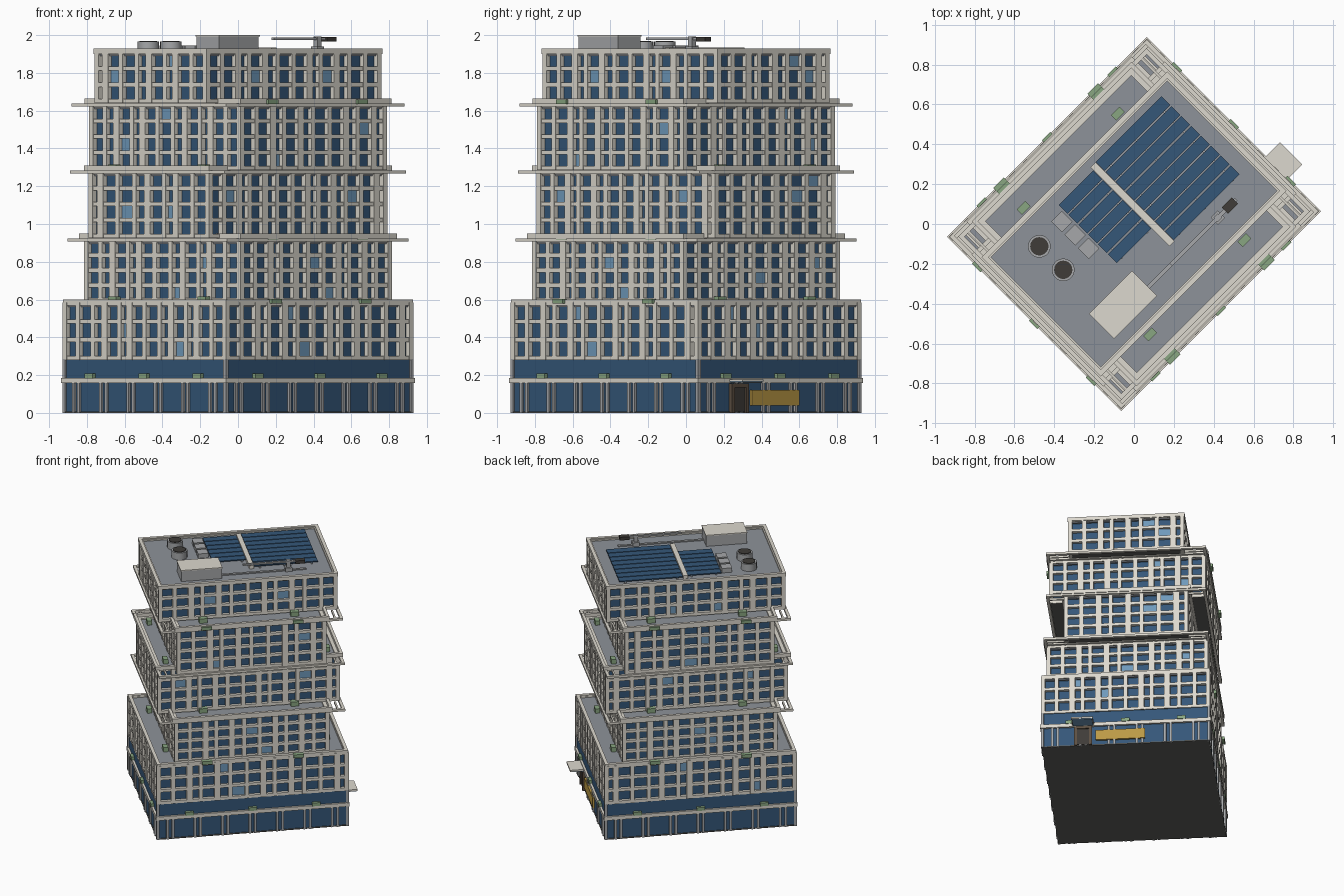
import bpy, bmesh, math, random
from mathutils import Matrix, Vector

if "Cube" in bpy.data.objects:
    bpy.data.objects.remove(bpy.data.objects["Cube"])

random.seed(4)
TURN = math.radians(45)   # the whole tower stands diagonally on the grid


def mat(name, r, g, b):
    m = bpy.data.materials.new(name)
    m.diffuse_color = (r, g, b, 1)
    m.use_nodes = True
    m.node_tree.nodes["Principled BSDF"].inputs["Base Color"].default_value = m.diffuse_color
    return m


STONE = mat("stone", .72, .69, .62)
GLASS = mat("glass", .035, .095, .19)
PALE = mat("pale_glass", .16, .32, .5)
DECK = mat("deck", .27, .29, .32)
UNDER = mat("underside", .12, .12, .11)
GREEN = mat("planting", .25, .38, .22)
BROWN = mat("bronze", .11, .08, .055)
GOLD = mat("warm_glass", .5, .32, .06)
METAL = mat("metal", .38, .39, .4)
DARK = mat("dark_metal", .05, .045, .04)


def boxes(name, items, material):
    """One object from many boxes given as (x0, x1, y0, y1, z0, z1)."""
    bm = bmesh.new()
    for x0, x1, y0, y1, z0, z1 in items:
        m = Matrix.Translation(((x0 + x1) / 2, (y0 + y1) / 2, (z0 + z1) / 2)) @ \
            Matrix.Diagonal((abs(x1 - x0), abs(y1 - y0), abs(z1 - z0), 1))
        bmesh.ops.create_cube(bm, size=1, matrix=m)
    me = bpy.data.meshes.new(name)
    bm.to_mesh(me)
    bm.free()
    me.materials.append(material)
    ob = bpy.data.objects.new(name, me)
    ob.rotation_euler.z = TURN
    bpy.context.collection.objects.link(ob)
    return ob


def block(a, b, z0, z1):
    return (-a, a, -b, b, z0, z1)


def ring(a, b, w, z0, z1):
    """Four bars round a rectangle of half sizes a, b; w is the bar width."""
    return [(-a, a, s * b, s * (b - w), z0, z1) for s in (-1, 1)] + \
           [(s * a, s * (a - w), -b + w, b - w, z0, z1) for s in (-1, 1)]


def on_side(side, a, b, t0, t1, d0, d1, z0, z1):
    """Box on one of four walls: t along the wall, d outward from it."""
    axis, s = side
    if axis == 'x':
        return (s * (a + d0), s * (a + d1), t0, t1, z0, z1)
    return (t0, t1, s * (b + d0), s * (b + d1), z0, z1)


SIDES = [('x', 1), ('x', -1), ('y', 1), ('y', -1)]


def facade(name, a, b, z0, z1, rows):
    """Recessed glass core with a stone grid and a few pale panes."""
    r = .028
    boxes(name + "_glass", [block(a - r, b - r, z0 + .01, z1 - .03)], GLASS)
    boxes(name + "_deck", [block(a - .012, b - .012, z1 - .03, z1 - .01)], DECK)
    boxes(name + "_soffit", [block(a - .006, b - .006, z0, z0 + .012)], UNDER)
    bars, panes = [], []
    step = (z1 - z0 - .022) / rows
    for i in range(rows + 1):
        z = z0 + i * step
        bars += ring(a - .003, b - .003, r, z, z + .022)
    for side in SIDES:
        half = b if side[0] == 'x' else a
        n = round(2 * half / .106)
        w = [(1.1, 1.1, .75, 1.1, .85)[i % 5] for i in range(n)]
        t, edges = -half, [-half]
        for k in w:
            t += k * 2 * half / sum(w)
            edges.append(t)
        for i, t in enumerate(edges[1:-1]):
            c = .022 if i % 5 in (1, 3) else .015
            bars.append(on_side(side, a, b, t - c, t + c, -r, 0, z0, z1 - .005))
        for k in range(2):
            i, j = random.randrange(1, n - 1), random.randrange(rows)
            panes.append(on_side(side, a, b, edges[i], edges[i + 1], -r - .002, -r + .006,
                                 z0 + j * step + .015, z0 + (j + 1) * step))
    bars += [(sx * a, sx * (a - .03), sy * b, sy * (b - .03), z0, z1 - .005)
             for sx in (-1, 1) for sy in (-1, 1)]
    boxes(name + "_frame", bars, STONE)
    boxes(name + "_pale_panes", panes, PALE)


# Podium: glazed ground floor, stone belt and glazed mezzanine
A, B = .703, .612
boxes("ground_slab", [block(A - .004, B - .004, 0, .008)], UNDER)
boxes("podium_glass", [block(A - .01, B - .01, .006, .285)], GLASS)
boxes("podium_belt", ring(A + .006, B + .006, .03, .157, .185), STONE)
piers = []
for side in SIDES:
    half, n = (B, 6) if side[0] == 'x' else (A, 7)
    for i in range(n):
        t = -half + (i + .5) * 2 * half / n
        for o in (-.02, .02):
            piers.append(on_side(side, A, B, t + o - .009, t + o + .009, -.012, .002, 0, .16))
piers += [(sx * A, sx * (A - .02), sy * B, sy * (B - .02), 0, .285) for sx in (-1, 1) for sy in (-1, 1)]
boxes("podium_piers", piers, METAL)

# Five shifting storey blocks: half length, half width, bottom, top, window rows
BLOCKS = [(.703, .612, .28, .59, 3), (.568, .585, .585, .925, 4), (.668, .45, .925, 1.285, 4),
          (.548, .567, 1.285, 1.64, 4), (.656, .42, 1.64, 1.92, 3)]
for i, blk in enumerate(BLOCKS):
    facade("block_%d" % (i + 1), *blk)

# Terrace parapets, and open corner frames round each pair of crossing blocks
boxes("terrace_parapet_1", ring(A - .003, B - .003, .025, .575, .60), STONE)
for i in (1, 2, 3):
    a, b, _, z, _ = BLOCKS[i]
    c, d = BLOCKS[i + 1][:2]
    u, v = max(a, c) + .012, max(b, d) + .012
    boxes("terrace_parapet_%d" % (i + 1), ring(a + .018, b + .018, .022, z - .005, z + .024), STONE)
    bars = ring(u, v, .022, z - .018, z - .001)
    p, q = min(a, c), min(b, d)
    for sx in (-1, 1):
        for sy in (-1, 1):
            m = (p + u) / 2
            bars.append((sx * m, sx * (m + .012), sy * q, sy * v, z - .018, z - .004))
    boxes("corner_trellis_%d" % i, bars, STONE)
boxes("roof_parapet", ring(.659, .423, .025, 1.90, 1.928), STONE)

# Planters on the belt and the terraces
plants = []
for side in SIDES:
    half = B if side[0] == 'x' else A
    for f in (-.66, 0, .66):
        plants.append(on_side(side, A, B, f * half - .03, f * half + .03, -.015, .012, .182, .208))
for s in (-1, 1):
    for t in (-.335, .335):
        plants.append((t - .037, t + .037, s * .598, s * .628, .578, .604))
        for z in (.925, 1.64):
            plants.append((t - .03, t + .03, s * .43, s * .468, z - .012, z + .025))
            plants.append((t - .037, t + .037, s * .575, s * .602, z - .006, z + .018))
        for z in (.58, 1.28):
            plants.append((s * .575, s * .61, t - .03, t + .03, z, z + .035))
boxes("planters", plants, GREEN)

# Entrance: door surround, door, lit shopfront and canopy
boxes("door_surround", [(A - .01, A + .012, -.37, -.35, 0, .155), (A - .01, A + .012, -.263, -.243, 0, .155),
                        (A - .01, A + .012, -.37, -.243, .135, .155)], BROWN)
boxes("door", [(A - .01, A + .003, -.35, -.263, .006, .135)], DARK)
boxes("shopfront", [(A - .012, A + .005, -.215, .14, .04, .12)], GOLD)
boxes("canopy", [(A, .808, -.385, -.228, .166, .178)], STONE)
boxes("canopy_glass", [(A, .802, -.379, -.234, .16, .166)], PALE)

# Roof plant room, cooling units and solar array
Z = 1.91
boxes("plant_room", [(-.474, -.177, -.332, -.163, Z, 1.993)], METAL)
boxes("plant_room_roof", [(-.478, -.173, -.336, -.159, 1.993, 2.0)], STONE)
boxes("cooling_units", [(-.285, -.21, y - .038, y + .038, Z, 1.945) for y in (.265, .17, .075)], METAL)
panels = [(.085, .55, .355 - i * .07, .293 - i * .07, 1.922, 1.93) for i in range(8)]
panels += [(-.2, .045, .335 - i * .07, .273 - i * .07, 1.922, 1.93) for i in range(6)]
solar = boxes("solar_panels", panels, GLASS)
boxes("solar_rails", [(x, x + .012, -.2, .355, Z, 1.922) for x in (.12, .3, .5)] +
      [(x, x + .012, -.08, .33, Z, 1.922) for x in (-.17, .01)], METAL)
boxes("roof_walkway", [(.047, .082, -.205, .355, Z, 1.935)], STONE)


def drum(name, x, y, r, z0, z1, material):
    bpy.ops.mesh.primitive_cylinder_add(vertices=20, radius=r, depth=z1 - z0, location=(x, y, (z0 + z1) / 2))
    ob = bpy.context.object
    ob.name = name
    ob.data.materials.append(material)
    bpy.ops.object.shade_smooth_by_angle(angle=math.radians(40))


# Two cooling drums with dark fan openings
for k, (x, y) in enumerate([(-.475, -.112), (-.355, -.23)]):
    drum("cooling_drum_%d" % k, x, y, .057, Z, 1.965, METAL)
    drum("cooling_fan_%d" % k, x, y, .046, 1.96, 1.97, DARK)

# Window-cleaning crane on its rail
boxes("crane_rail", [(-.177, .45, -.285, -.265, Z, 1.918)], METAL)
boxes("crane_mast", [(.295, .345, -.3, -.25, Z, 1.94), (.305, .335, -.29, -.26, 1.94, 1.992)], METAL)
boxes("crane_arm", [(-.014, .43, -.284, -.266, 1.975, 1.987)], METAL)
boxes("crane_counterweight", [(.37, .44, -.297, -.253, 1.965, 1.99)], DARK)
